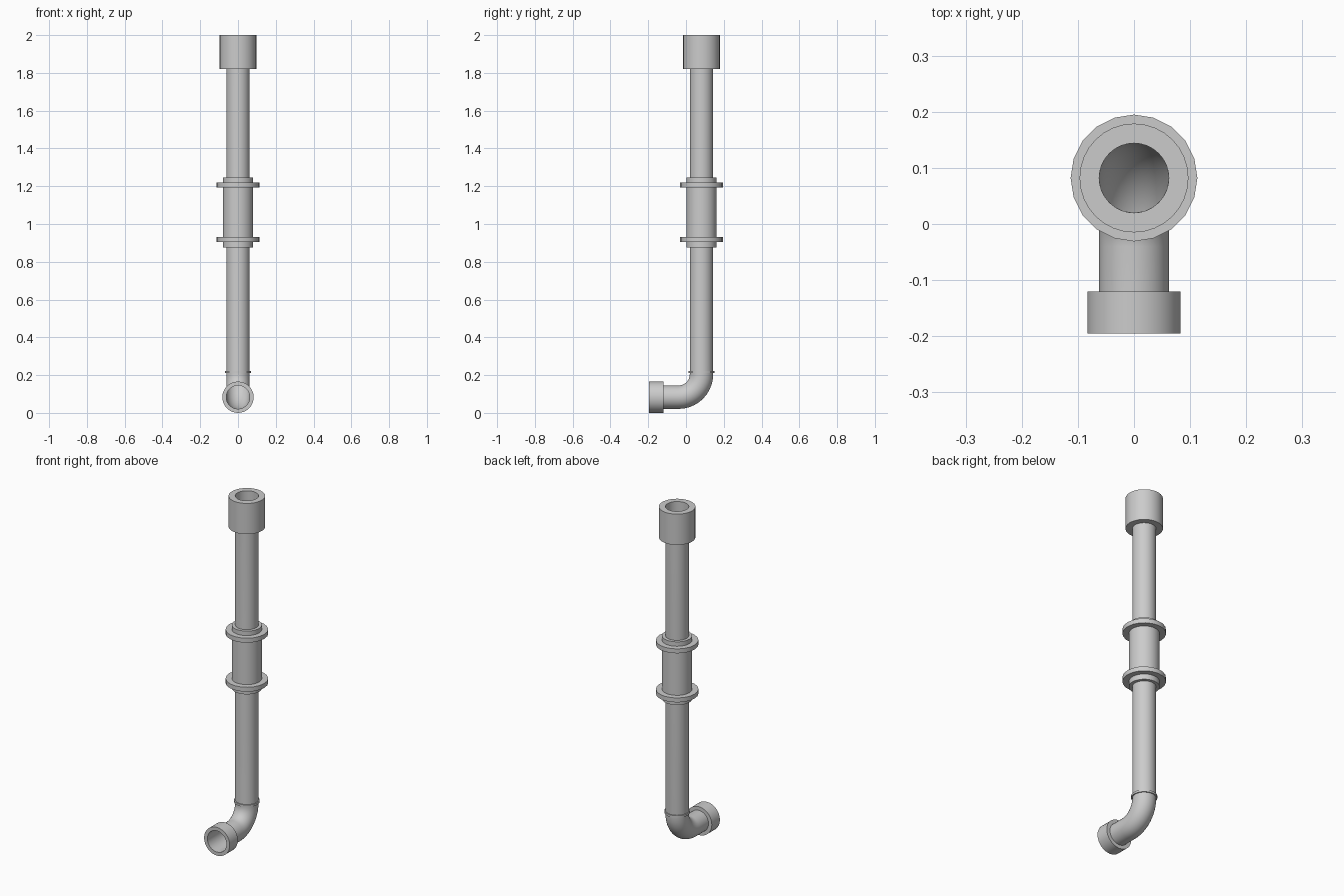
import bpy, bmesh, math
from mathutils import Vector

if "Cube" in bpy.data.objects:
    bpy.data.objects.remove(bpy.data.objects["Cube"])

PIPE_Y, LOW_Z = 0.082, 0.083      # vertical axis position, outlet axis height
R = 0.062                         # pipe radius
BEND = 0.122                      # elbow centreline radius


def skin(name, rings, closed=False):
    """Bridge consecutive vertex rings into a surface."""
    bm = bmesh.new()
    loops = [[bm.verts.new(p) for p in ring] for ring in rings]
    n = len(loops[0])
    pairs = list(zip(loops, loops[1:]))
    if closed:
        pairs.append((loops[-1], loops[0]))
    for a, b in pairs:
        for i in range(n):
            j = (i + 1) % n
            bm.faces.new((a[i], a[j], b[j], b[i]))
    bmesh.ops.recalc_face_normals(bm, faces=bm.faces)
    mesh = bpy.data.meshes.new(name)
    bm.to_mesh(mesh)
    bm.free()
    obj = bpy.data.objects.new(name, mesh)
    bpy.context.collection.objects.link(obj)
    bpy.ops.object.select_all(action='DESELECT')
    obj.select_set(True)
    bpy.context.view_layer.objects.active = obj
    bpy.ops.object.shade_smooth_by_angle(angle=math.radians(35))
    return obj


def ring(centre, radius, tilt=0.0, n=32):
    """Circle around z, tilted about x towards the front."""
    up = Vector((0, math.cos(tilt), -math.sin(tilt)))
    return [Vector(centre) + Vector((math.cos(t) * radius, 0, 0)) + up * math.sin(t) * radius
            for t in (2 * math.pi * i / n for i in range(n))]


def collar(name, lo, hi, radius, n=32):
    """Closed sleeve around the vertical pipe."""
    profile = [(R, lo), (radius, lo), (radius, hi), (R, hi)]
    return skin(name, [ring((0, PIPE_Y, z), r, n=n) for r, z in profile], True)


# Hollow pipe: straight run, elbow and outlet
bend_y, bend_z = PIPE_Y - BEND, LOW_Z + BEND
rings = [ring((0, PIPE_Y, 2.0), R)]
for i in range(11):
    a = math.pi / 2 * i / 10
    centre = (0, bend_y + BEND * math.cos(a), bend_z - BEND * math.sin(a))
    rings.append(ring(centre, R, a))
rings.append(ring((0, -0.195, LOW_Z), R, math.pi / 2))
skin("pipe", rings)

# Sleeves and flanges along the vertical run
collar("top_collar", 1.82, 2.0, 0.097)
collar("coupling", 0.875, 1.245, 0.08)
collar("upper_flange", 1.193, 1.219, 0.113, 20)
collar("lower_flange", 0.906, 0.932, 0.113, 20)
collar("elbow_ring", 0.21, 0.222, 0.068)

# Outlet socket at the front
profile = [(R, -0.12), (0.083, -0.12), (0.083, -0.195), (R, -0.195)]
skin("outlet_collar", [ring((0, y, LOW_Z), r, math.pi / 2) for r, y in profile], True)
